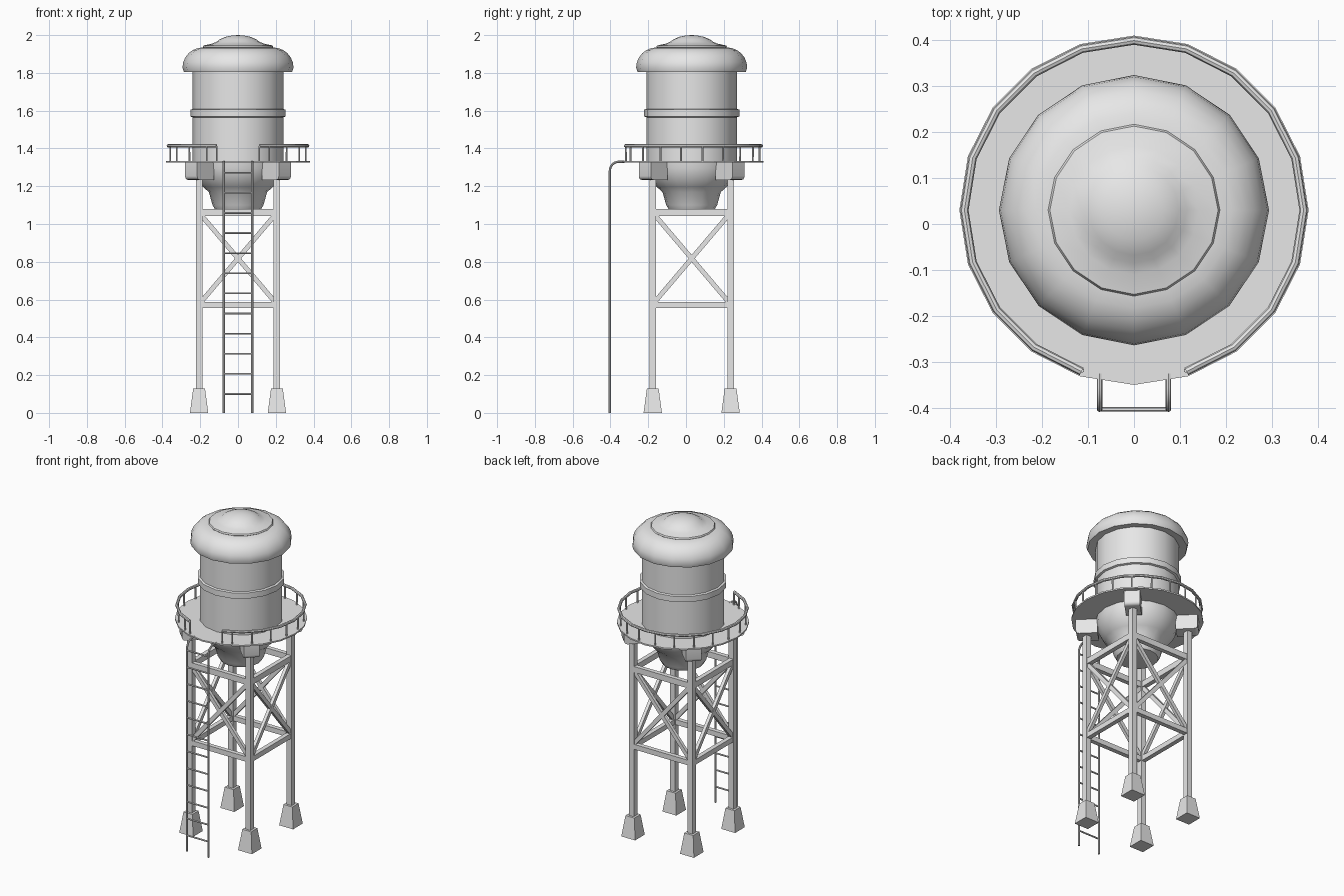
import bpy, bmesh, math
from mathutils import Vector

if "Cube" in bpy.data.objects:
    bpy.data.objects.remove(bpy.data.objects["Cube"], do_unlink=True)

CY = 0.03      # tower axis in y
LEG = 0.206    # leg offset from the axis

steel = bpy.data.materials.new("grey steel")
steel.use_nodes = True
GREY = (0.8, 0.8, 0.8, 1)
steel.diffuse_color = GREY
steel.node_tree.nodes["Principled BSDF"].inputs["Base Color"].default_value = GREY


def finish(name, bm, smooth=False):
    bmesh.ops.recalc_face_normals(bm, faces=bm.faces)
    mesh = bpy.data.meshes.new(name)
    bm.to_mesh(mesh)
    bm.free()
    mesh.materials.append(steel)
    ob = bpy.data.objects.new(name, mesh)
    bpy.context.collection.objects.link(ob)
    if smooth:
        bpy.ops.object.select_all(action="DESELECT")
        ob.select_set(True)
        bpy.context.view_layer.objects.active = ob
        bpy.ops.object.shade_smooth_by_angle(angle=math.radians(35))
    return ob


def lathe(name, profile, sides, smooth=True):
    """Revolve (radius, z) points; zero radius ends become poles."""
    bm = bmesh.new()
    vs = [bm.verts.new((r, CY, z)) for r, z in profile]
    edges = [bm.edges.new(p) for p in zip(vs, vs[1:])]
    bmesh.ops.spin(bm, geom=vs + edges, cent=(0, CY, 0), axis=(0, 0, 1),
                   angle=math.tau, steps=sides, use_duplicate=False)
    bmesh.ops.remove_doubles(bm, verts=bm.verts, dist=1e-4)
    return finish(name, bm, smooth)


def sweep(bm, points, radius, sides=8):
    """Tube with mitred joints along a path."""
    pts = [Vector(p) for p in points]
    rings = []
    for i, p in enumerate(pts):
        a = (p - pts[i - 1]).normalized() if i else None
        b = (pts[i + 1] - p).normalized() if i < len(pts) - 1 else None
        t = ((a or b) + (b or a)).normalized()
        ref = Vector((0, 0, 1)) if abs(pts[0].z - pts[-1].z) < 0.01 else Vector((1, 0, 0))
        u = t.cross(ref).normalized()
        v = t.cross(u)
        rings.append([bm.verts.new(p + radius * (u * math.cos(k) + v * math.sin(k)))
                      for k in (math.tau * j / sides for j in range(sides))])
    for r, s in zip(rings, rings[1:]):
        for j in range(sides):
            k = (j + 1) % sides
            bm.faces.new((r[j], r[k], s[k], s[j]))
    bm.faces.new(rings[0])
    bm.faces.new(rings[-1])


def bar(bm, a, b, side, depth, height):
    """Box from a to b; side is the horizontal normal of its panel."""
    a, b, n = Vector(a), Vector(b), Vector(side)
    up = (b - a).cross(n).normalized()
    ends = [[bm.verts.new(p + n * (sx * depth / 2) + up * (sz * height / 2))
             for sx, sz in ((-1, -1), (1, -1), (1, 1), (-1, 1))] for p in (a, b)]
    for j in range(4):
        k = (j + 1) % 4
        bm.faces.new((ends[0][j], ends[0][k], ends[1][k], ends[1][j]))
    bm.faces.new(ends[0])
    bm.faces.new(ends[1])
    return ends[0] + ends[1]


def around(angle, r, z):
    """Point on a circle about the axis, angle measured from the front."""
    return Vector((r * math.sin(angle), CY - r * math.cos(angle), z))


# Tank, bowl, band and roof
lathe("tank", [(0.24, 1.33), (0.24, 1.82)], 16)
bowl = [(0.24 * math.cos(t), 1.33 - 0.21 * math.sin(t))
        for t in (math.radians(d) for d in range(0, 51, 10))]
lathe("tank_bowl", bowl + [(0.135, 1.10), (0.12, 1.075), (0, 1.065)], 16)
lathe("tank_band", [(0.24, 1.565), (0.252, 1.569), (0.252, 1.605), (0.24, 1.609)], 16)
dome = [(0.185 + 0.109 * math.cos(t), 1.828 + 0.107 * math.sin(t))
        for t in (math.radians(d) for d in range(0, 91, 15))]
lathe("roof", [(0.235, 1.812), (0.287, 1.806)] + dome, 16)
lathe("roof_cap", [(0.18, 1.932), (0.187, 1.937), (0.183, 1.945), (0.14, 1.954),
                   (0.115, 1.964), (0.098, 1.977), (0.065, 1.991), (0.03, 1.998), (0, 2)], 16)

# Walkway disc
lathe("platform", [(0.2, 1.325), (0.38, 1.325), (0.38, 1.334), (0.2, 1.334)], 20, False)

# Railing with a gap at the ladder
step = math.tau / 20
bm = bmesh.new()
sweep(bm, [around(step * k, 0.369, 1.414) for k in range(1, 20)], 0.009)
finish("railing", bm, True)
bm = bmesh.new()
for k in [1] + [i + 0.5 for i in range(1, 19)] + [19]:
    r = 0.366 if k % 1 == 0 else 0.363
    sweep(bm, [around(step * k, r, 1.332), around(step * k, r + 0.001, 1.412)], 0.005, 6)
finish("railing_posts", bm, True)

# Legs, tapered footings and brackets at the four corners
corners = [(sx, sy) for sy in (-1, 1) for sx in (-1, 1)]
legs, feet, brackets = bmesh.new(), bmesh.new(), bmesh.new()
for sx, sy in corners:
    x, y = sx * LEG, CY + sy * LEG
    bar(legs, (x, y, 0.12), (x, y, 1.3), (1, 0, 0), 0.035, 0.035)
    for v in bar(feet, (x, y, 0), (x, y, 0.13), (1, 0, 0), 0.097, 0.097):
        if v.co.z > 0.1:
            v.co.x = x + (v.co.x - x) * 0.64
            v.co.y = y + (v.co.y - y) * 0.64
    d = Vector((sx, sy, 0)).normalized()
    c = Vector((0, CY, 1.28))
    vs = bar(brackets, c + d * 0.225, c + d * 0.351, (-d.y, d.x, 0), 0.09, 0.092)
    lower = [e for e in {e for v in vs for e in v.link_edges}
             if all(v.co.z < 1.28 and (v.co - c).dot(d) > 0.3 for v in e.verts)]
    bmesh.ops.bevel(brackets, geom=lower, offset=0.02, segments=3, affect="EDGES", profile=0.5)
finish("legs", legs)
finish("footings", feet)
finish("brackets", brackets, True)

# Horizontal beams and cross braces on each side
beams, braces = bmesh.new(), bmesh.new()
for n in (Vector((0, -1, 0)), Vector((1, 0, 0)), Vector((0, 1, 0)), Vector((-1, 0, 0))):
    along = Vector((-n.y, n.x, 0))
    mid = Vector((0, CY, 0)) + n * LEG
    left, right = mid - along * LEG, mid + along * LEG
    for z, h in ((1.061, 0.037), (0.571, 0.032)):
        bar(beams, left + Vector((0, 0, z)), right + Vector((0, 0, z)), n, 0.028, h)
    for p, q, off in ((left, right, 0.002), (right, left, -0.002)):
        bar(braces, p + n * off + Vector((0, 0, 0.575)),
            q + n * off + Vector((0, 0, 1.06)), n, 0.02, 0.025)
finish("cross_beams", beams)
finish("diagonal_braces", braces)

# Ladder with rails bending onto the platform
rails, rungs = bmesh.new(), bmesh.new()
bend = [(-0.355 - 0.048 * math.sin(t), 1.282 + 0.048 * math.cos(t))
        for t in (math.radians(d) for d in range(90, -1, -15))]
for x in (-0.075, 0.075):
    sweep(rails, [(x, -0.403, 0)] + [(x, y, z) for y, z in bend] + [(x, -0.325, 1.33)], 0.006)
for i in range(12):
    z = 0.1 + i * 0.1065
    sweep(rungs, [(-0.075, -0.403, z), (0.075, -0.403, z)], 0.005, 6)
finish("ladder_rails", rails, True)
finish("ladder_rungs", rungs, True)
